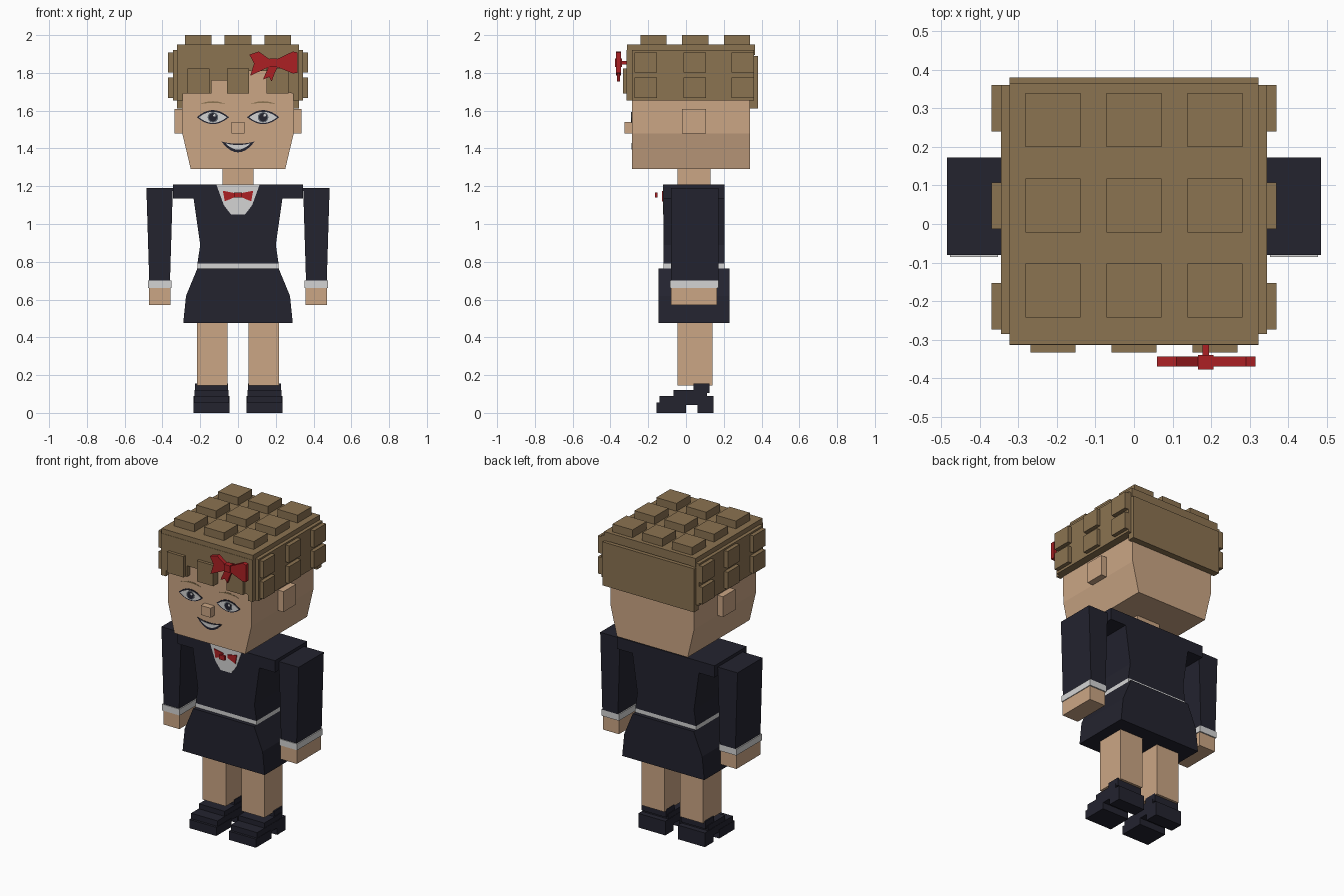
import bpy, bmesh
from math import sin, cos, pi

cube = bpy.data.objects.get("Cube")
if cube:
    bpy.data.objects.remove(cube, do_unlink=True)


def material(name, r, g, b):
    m = bpy.data.materials.new(name)
    m.use_nodes = True
    lin = [((c / 255 + 0.055) / 1.055) ** 2.4 for c in (r, g, b)] + [1]
    m.diffuse_color = lin
    m.node_tree.nodes["Principled BSDF"].inputs["Base Color"].default_value = lin
    return m


SKIN = material("skin", 203, 166, 133)
HAIR = material("hair brown", 139, 115, 81)
NAVY = material("dark navy", 35, 35, 47)
WHITE = material("off white", 212, 212, 212)
RED = material("red", 172, 32, 36)
GREY = material("iris grey", 95, 102, 110)


def prism(name, pts, y0, y1, mat):
    """Front outline in x and z, pushed from y0 back to y1."""
    bm = bmesh.new()
    face = bm.faces.new([bm.verts.new((x, y0, z)) for x, z in pts])
    ext = bmesh.ops.extrude_face_region(bm, geom=[face], use_keep_orig=True)
    moved = [v for v in ext["geom"] if isinstance(v, bmesh.types.BMVert)]
    bmesh.ops.translate(bm, verts=moved, vec=(0, y1 - y0, 0))
    bmesh.ops.recalc_face_normals(bm, faces=bm.faces)
    me = bpy.data.meshes.new(name)
    bm.to_mesh(me)
    bm.free()
    me.materials.append(mat)
    ob = bpy.data.objects.new(name, me)
    bpy.context.collection.objects.link(ob)
    return ob


def box(name, x0, x1, y0, y1, z0, z1, mat):
    return prism(name, [(x0, z0), (x1, z0), (x1, z1), (x0, z1)], y0, y1, mat)


def symmetric(name, half, y0, y1, mat):
    """Outline given for +x only, closed by its mirror image."""
    return prism(name, half + [(-x, z) for x, z in reversed(half)], y0, y1, mat)


def crescent(name, cx, w, z, top, low, depth, mat):
    """Plate between two parabolas on the face; top and low are sags."""
    ts = [i / 5 - 1 for i in range(11)]
    upper = [(cx + w * t, z + top * (1 - t * t)) for t in ts]
    lower = [(cx + w * t, z + low * (1 - t * t)) for t in reversed(ts[1:-1])]
    return prism(name, upper + lower, FACE - depth, FACE, mat)


def disc(name, cx, cz, r, depth, mat):
    pts = [(cx + r * cos(i * pi / 8), cz + r * sin(i * pi / 8)) for i in range(16)]
    return prism(name, pts, FACE - depth, FACE, mat)


FACE = -0.285

# Head, nose and neck
symmetric("head", [(0.25, 1.29), (0.295, 1.48), (0.298, 1.91)], FACE, 0.34, SKIN)
box("nose", -0.035, 0.035, -0.325, FACE, 1.48, 1.54, SKIN)
box("neck", -0.083, 0.083, -0.045, 0.13, 1.2, 1.3, SKIN)

# Mouth
crescent("mouth", 0, 0.088, 1.437, -0.012, -0.058, 0.002, NAVY)
crescent("teeth", 0, 0.068, 1.428, -0.01, -0.034, 0.004, WHITE)

# Torso, belt and skirt
symmetric("jacket", [(0.215, 0.79), (0.2, 0.89), (0.235, 1.135),
                     (0.345, 1.135), (0.345, 1.21)], -0.12, 0.205, NAVY)
box("belt", -0.215, 0.215, -0.12, 0.205, 0.765, 0.79, WHITE)
symmetric("skirt", [(0.29, 0.475), (0.275, 0.62), (0.215, 0.765)], -0.145, 0.23, NAVY)
symmetric("shirt_front", [(0.037, 1.05), (0.075, 1.1), (0.115, 1.21)],
          -0.123, -0.12, WHITE)
box("tie_knot", -0.02, 0.02, -0.165, -0.15, 1.14, 1.168, RED)

# Parts that come in pairs
for side, s in (("left", 1), ("right", -1)):
    def mbox(name, x0, x1, *rest):
        box(f"{side}_{name}", s * x0, s * x1, *rest)

    def mprism(name, pts, *rest):
        prism(f"{side}_{name}", [(s * x, z) for x, z in pts], *rest)

    mbox("ear", 0.29, 0.335, -0.02, 0.105, 1.48, 1.61, SKIN)

    # Eye, layered from the dark rim to the highlight
    ex, ez = 0.133 * s, 1.565
    crescent(f"{side}_eye_rim", ex, 0.085, ez, 0.038, -0.036, 0.002, NAVY)
    crescent(f"{side}_eye_white", ex, 0.074, ez, 0.029, -0.03, 0.004, WHITE)
    disc(f"{side}_iris", ex, ez, 0.028, 0.005, GREY)
    disc(f"{side}_pupil", ex, ez, 0.022, 0.006, NAVY)
    disc(f"{side}_eye_glint", ex + 0.008, ez + 0.01, 0.007, 0.007, WHITE)
    crescent(f"{side}_brow", ex, 0.07, 1.634, 0.016, 0.007, 0.002, HAIR)

    # Bow tie wing and arm
    mprism("tie_wing", [(0.015, 1.143), (0.07, 1.12), (0.08, 1.176), (0.015, 1.163)],
           -0.128, -0.12, RED)
    mprism("sleeve", [(0.345, 1.19), (0.485, 1.19), (0.47, 0.7), (0.36, 0.7)],
           -0.08, 0.173, NAVY)
    mbox("cuff", 0.353, 0.477, -0.085, 0.173, 0.66, 0.7, WHITE)
    mbox("hand", 0.358, 0.472, -0.08, 0.165, 0.57, 0.66, SKIN)

    # Leg and stepped shoe
    mbox("leg", 0.055, 0.218, -0.045, 0.14, 0.145, 0.49, SKIN)
    mbox("shoe_toe", 0.045, 0.235, -0.155, 0.0, 0.0, 0.055, NAVY)
    mbox("shoe_vamp", 0.047, 0.233, -0.14, 0.07, 0.042, 0.09, NAVY)
    mbox("shoe_instep", 0.049, 0.231, -0.065, 0.11, 0.08, 0.122, NAVY)
    mbox("shoe_ankle", 0.053, 0.227, 0.04, 0.125, 0.105, 0.155, NAVY)
    mbox("shoe_heel", 0.045, 0.235, 0.06, 0.145, 0.0, 0.09, NAVY)

    # Hair on the side with its studs
    mbox("hair_side", 0.29, 0.345, -0.285, 0.36, 1.653, 1.92, HAIR)
    for i, y in enumerate((-0.213, 0.047, 0.3)):
        for j, z in enumerate((1.722, 1.855)):
            mbox(f"hair_side_stud_{i}_{j}", 0.34, 0.37, y - 0.06, y + 0.06,
                 z - 0.054, z + 0.054, HAIR)

# Hair cap, back and stepped fringe
box("hair_cap", -0.323, 0.323, -0.312, 0.365, 1.895, 1.95, HAIR)
box("hair_back", -0.323, 0.323, 0.335, 0.38, 1.612, 1.89, HAIR)
prism("hair_fringe", [(-0.323, 1.92), (-0.323, 1.653), (-0.29, 1.653), (-0.29, 1.69),
                      (-0.14, 1.69), (-0.14, 1.76), (-0.06, 1.76), (0.05, 1.77),
                      (0.05, 1.81), (0.15, 1.81), (0.15, 1.73), (0.29, 1.69),
                      (0.29, 1.653), (0.323, 1.653), (0.323, 1.92)],
      -0.314, -0.28, HAIR)

# Studs on the crown and fringe
for i, x in enumerate((-0.21, 0, 0.21)):
    for j, y in enumerate((-0.172, 0.048, 0.27)):
        box(f"hair_top_stud_{i}_{j}", x - 0.071, x + 0.071, y - 0.07, y + 0.07,
            1.945, 2.0, HAIR)
    box(f"hair_fringe_stud_{i}", x - 0.058, x + 0.058, -0.333, -0.285, 1.69, 1.823, HAIR)

# Hair bow
prism("bow_left_wing", [(0.2, 1.87), (0.29, 1.913), (0.315, 1.908), (0.315, 1.8),
                        (0.29, 1.797), (0.2, 1.834)], -0.37, -0.344, RED)
prism("bow_right_wing", [(0.17, 1.87), (0.11, 1.913), (0.06, 1.897), (0.085, 1.85),
                         (0.065, 1.785), (0.17, 1.834)], -0.37, -0.344, RED)
prism("bow_tails", [(0.165, 1.84), (0.132, 1.765), (0.165, 1.778), (0.178, 1.754),
                    (0.195, 1.8), (0.215, 1.84)], -0.366, -0.35, RED)
box("bow_knot", 0.166, 0.206, -0.377, -0.34, 1.832, 1.876, RED)
box("bow_pin", 0.177, 0.195, -0.345, -0.3, 1.845, 1.863, RED)
